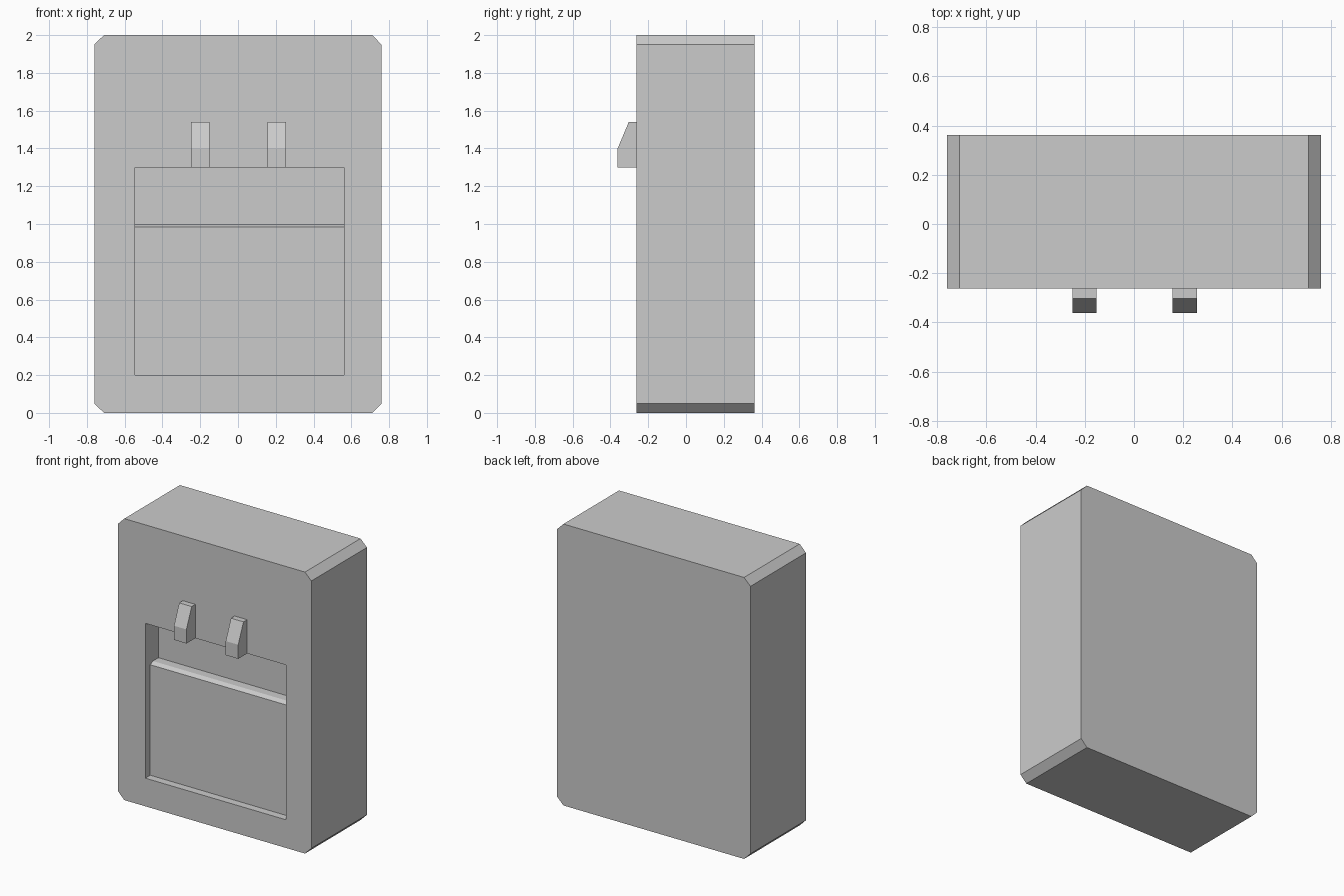
import bpy, bmesh
from mathutils import Vector

old = bpy.data.objects.get("Cube")
if old:
    bpy.data.objects.remove(old, do_unlink=True)

grey = bpy.data.materials.new("plain_grey")
grey.use_nodes = True
colour = (0.6, 0.6, 0.6, 1)
grey.diffuse_color = colour
grey.node_tree.nodes["Principled BSDF"].inputs["Base Color"].default_value = colour


def prism(name, points, offset):
    """Extrude a closed 3D outline along an offset into a flat-faced solid."""
    bm = bmesh.new()
    face = bm.faces.new([bm.verts.new(p) for p in points])
    new = bmesh.ops.extrude_face_region(bm, geom=[face])["geom"]
    bmesh.ops.translate(bm, vec=Vector(offset),
                        verts=[v for v in new if isinstance(v, bmesh.types.BMVert)])
    bmesh.ops.recalc_face_normals(bm, faces=bm.faces)
    mesh = bpy.data.meshes.new(name)
    bm.to_mesh(mesh)
    bm.free()
    mesh.materials.append(grey)
    obj = bpy.data.objects.new(name, mesh)
    bpy.context.collection.objects.link(obj)
    return obj


def side_prism(name, profile, x0, x1):
    """Extrude a (y, z) profile from x0 to x1."""
    return prism(name, [(x0, y, z) for y, z in profile], (x1 - x0, 0, 0))


FRONT, BACK = -0.262, 0.362
W, H, C = 0.76, 2.0, 0.05

# Case: rectangle with four clipped corners, extruded front to back
outline = [(-W + C, 0), (W - C, 0), (W, C), (W, H - C),
           (W - C, H), (C - W, H), (-W, H - C), (-W, C)]
case = prism("case", [(x, FRONT, z) for x, z in outline], (0, BACK - FRONT, 0))

# Front recess: deep slot above, shallow panel with a bevelled lip below
panel, slot = FRONT + 0.055, FRONT + 0.147
cutter = side_prism("recess_cutter", [
    (FRONT - 0.1, 0.2), (panel, 0.2), (panel, 0.985), (panel + 0.03, 1.0),
    (slot, 1.0), (slot, 1.3), (FRONT - 0.1, 1.3)], -0.545, 0.56)
cutter.hide_render = True
cut = case.modifiers.new("recess", "BOOLEAN")
cut.operation = "DIFFERENCE"
cut.solver = "EXACT"
cut.object = cutter
bpy.context.view_layer.objects.active = case
bpy.ops.object.modifier_apply(modifier=cut.name)
bpy.data.objects.remove(cutter, do_unlink=True)

# Two sloped hooks above the recess
hook = [(FRONT, 1.3), (-0.362, 1.3), (-0.362, 1.4), (-0.303, 1.54), (FRONT, 1.54)]
for name, x in (("right_hook", -0.25), ("left_hook", 0.157)):
    side_prism(name, hook, x, x + 0.098)
